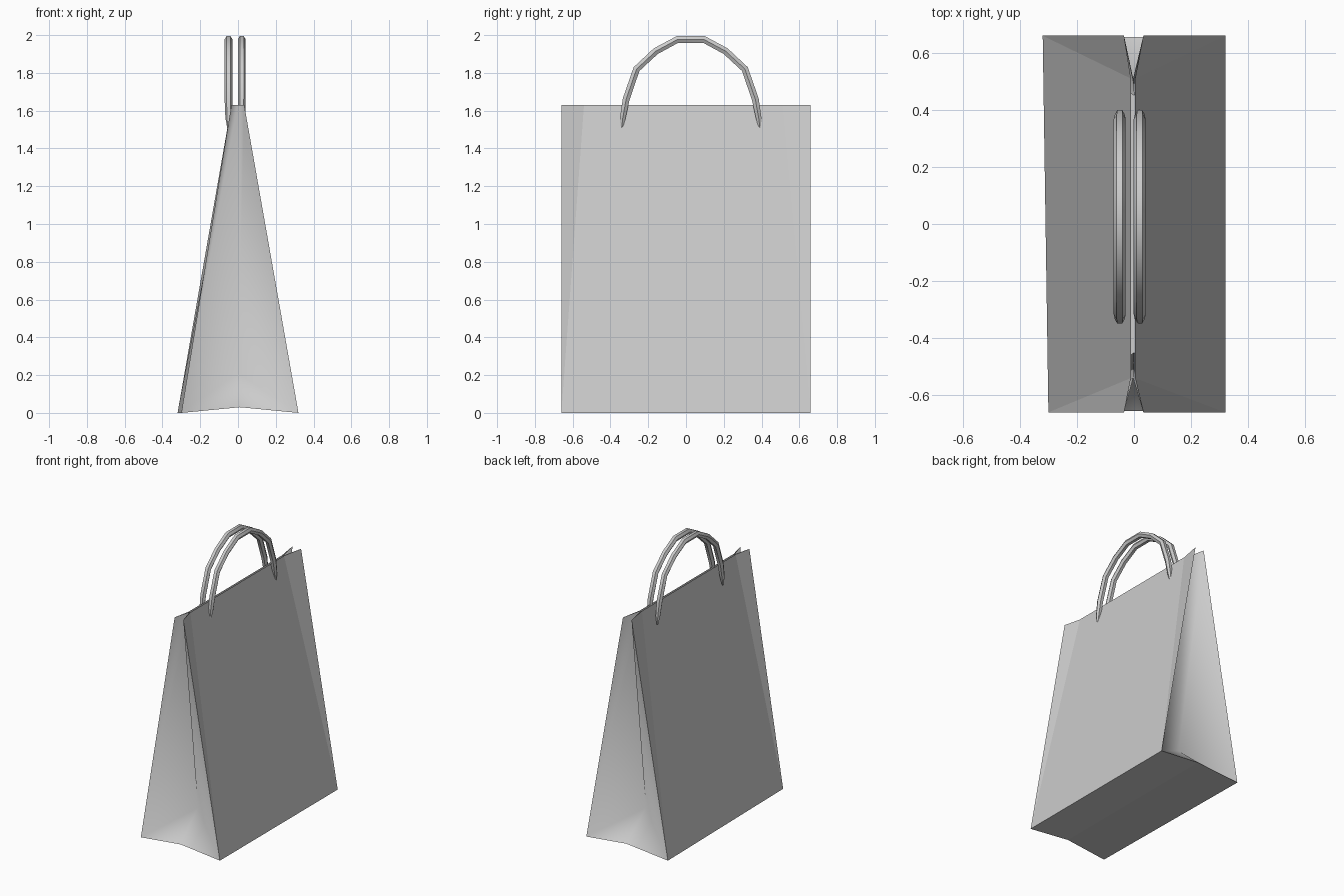
import bpy

if "Cube" in bpy.data.objects:
    bpy.data.objects.remove(bpy.data.objects["Cube"])

H, D = 1.63, 0.66                      # bag height, half length
BACK_LEFT, FRONT_LEFT, RIGHT = -0.32, -0.30, 0.32
CREASE = {-1: -0.54, 1: 0.51}          # where the gussets pinch at the mouth


def make_mesh(name, verts, faces, smooth=False):
    me = bpy.data.meshes.new(name)
    me.from_pydata(verts, [], faces)
    me.update()
    ob = bpy.data.objects.new(name, me)
    bpy.context.collection.objects.link(ob)
    for p in me.polygons:
        p.use_smooth = smooth
    return ob


# Large side panels, their mouth edge pinched together between the gussets
def panel(name, front_x, back_x, corner_x, pinch_x, flip):
    v = [(front_x, -D, 0), (back_x, D, 0), (corner_x, D, H),
         (pinch_x, CREASE[1], H), (pinch_x, CREASE[-1], H), (corner_x, -D, H)]
    f = [(0, 1, 3, 4), (1, 2, 3), (0, 4, 5)]
    make_mesh(name, v, [t[::-1] for t in f] if flip else f)


panel("right_panel", RIGHT, RIGHT, 0.033, 0.004, False)
panel("left_panel", FRONT_LEFT, BACK_LEFT, -0.035, -0.011, True)


# Inward folded gussets at both ends
def gusset(name, s, left_x):
    v = [(left_x, s * D, 0), (0.01, s * (D - 0.005), 0.03), (RIGHT, s * D, 0),
         (0.0, s * 0.45, 0.21),
         (-0.035, s * D, H), (-0.003, CREASE[s], H), (0.033, s * D, H)]
    f = [(0, 1, 3), (1, 2, 3), (0, 3, 5, 4), (3, 2, 6, 5)]
    make_mesh(name, v, [t[::-1] for t in f] if s > 0 else f, smooth=True)


gusset("front_gusset", -1, FRONT_LEFT)
gusset("back_gusset", 1, BACK_LEFT)

# Base, slightly raised along its middle
make_mesh("base",
          [(FRONT_LEFT, -D, 0), (0.01, -D + 0.005, 0.03), (RIGHT, -D, 0),
           (BACK_LEFT, D, 0), (0.01, D - 0.005, 0.03), (RIGHT, D, 0)],
          [(0, 3, 4, 1), (1, 4, 5, 2)])


# Arched handles: low-poly tubes with tapered ends
def handle(name, x):
    half = [(0.367, 1.50, 0.25), (0.36, 1.56, 0.8), (0.342, 1.66, 1),
            (0.287, 1.82, 1), (0.185, 1.915, 1), (0.07, 1.977, 1)]
    path = [(-y, z, r) for y, z, r in half] + half[::-1]
    cu = bpy.data.curves.new(name, 'CURVE')
    cu.dimensions = '3D'
    cu.bevel_depth = 0.021
    cu.bevel_resolution = 1
    cu.use_fill_caps = True
    sp = cu.splines.new('POLY')
    sp.points.add(len(path) - 1)
    for p, (y, z, r) in zip(sp.points, path):
        p.co = (x, y + 0.025, z, 1)
        p.radius = r
    ob = bpy.data.objects.new(name, cu)
    bpy.context.collection.objects.link(ob)
    bpy.ops.object.select_all(action='DESELECT')
    ob.select_set(True)
    bpy.context.view_layer.objects.active = ob
    bpy.ops.object.convert(target='MESH')
    bpy.ops.object.shade_smooth_by_angle(angle=0.6)


handle("left_handle", -0.05)
handle("right_handle", 0.02)
